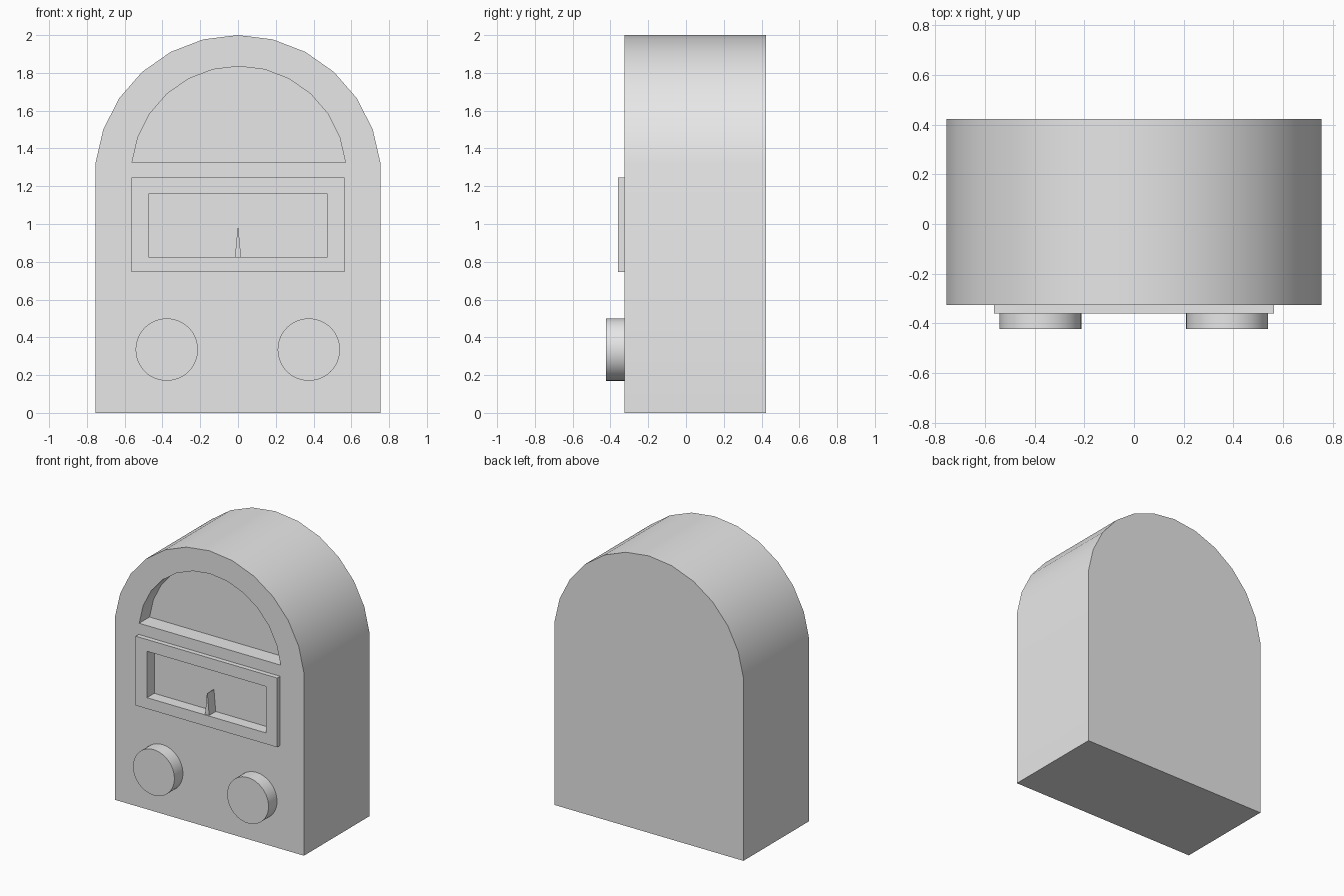
import bpy, bmesh, math

if "Cube" in bpy.data.objects:
    bpy.data.objects.remove(bpy.data.objects["Cube"], do_unlink=True)

FRONT, BACK = -0.326, 0.423

grey = bpy.data.materials.new("plain grey")
grey.use_nodes = True
grey.diffuse_color = (0.8, 0.8, 0.8, 1)
grey.node_tree.nodes["Principled BSDF"].inputs["Base Color"].default_value = (0.8, 0.8, 0.8, 1)


def prism(name, outline, y0, y1):
    """Extrude an (x, z) outline from y0 to y1."""
    bm = bmesh.new()
    face = bm.faces.new([bm.verts.new((x, y0, z)) for x, z in outline])
    out = bmesh.ops.extrude_face_region(bm, geom=[face])
    verts = [g for g in out["geom"] if isinstance(g, bmesh.types.BMVert)]
    bmesh.ops.translate(bm, verts=verts, vec=(0, y1 - y0, 0))
    bmesh.ops.recalc_face_normals(bm, faces=bm.faces)
    mesh = bpy.data.meshes.new(name)
    bm.to_mesh(mesh)
    bm.free()
    mesh.materials.append(grey)
    obj = bpy.data.objects.new(name, mesh)
    bpy.context.collection.objects.link(obj)
    return obj


def arc(cx, cz, r, half, steps):
    """Arc over the top, from right to left, half degrees to each side."""
    angles = [math.radians(half - 2 * half * i / steps) for i in range(steps + 1)]
    return [(cx + r * math.sin(a), cz + r * math.cos(a)) for a in angles]


def rect(x, z0, z1):
    return [(-x, z0), (x, z0), (x, z1), (-x, z1)]


def activate(obj):
    bpy.ops.object.select_all(action="DESELECT")
    obj.select_set(True)
    bpy.context.view_layer.objects.active = obj


def cut(obj, cutter):
    activate(obj)
    mod = obj.modifiers.new("cut", "BOOLEAN")
    mod.operation, mod.solver, mod.object = "DIFFERENCE", "EXACT", cutter
    bpy.ops.object.modifier_apply(modifier=mod.name)


# Arched cabinet and dial frame
cabinet = prism("cabinet", [(-0.755, 0), (0.755, 0)] + arc(0, 1.241, 0.759, 84, 12), FRONT, BACK)
frame = prism("dial_frame", rect(0.565, 0.745, 1.245), -0.36, FRONT)

# Arched speaker recess and dial window
speaker_cutter = prism("speaker_cutter", arc(0.004, 1.267, 0.568, 84, 12), -0.5, -0.208)
window_cutter = prism("window_cutter", rect(0.475, 0.825, 1.16), -0.5, -0.277)
cut(cabinet, speaker_cutter)
cut(cabinet, window_cutter)
cut(frame, window_cutter)
for cutter in (speaker_cutter, window_cutter):
    bpy.data.objects.remove(cutter, do_unlink=True)

# Dial needle
prism("dial_needle", [(-0.016, 0.825), (0.016, 0.825), (0.002, 0.98), (-0.002, 0.98)], -0.352, -0.277)

# Round knobs
knobs = []
for name, x in (("left_knob", 0.375), ("right_knob", -0.377)):
    circle = arc(x, 0.335, 0.165, 180, 48)[:-1]
    knobs.append(prism(name, circle, -0.423, FRONT))

# Smooth the curved sides, keep the corners sharp
for obj in [cabinet] + knobs:
    activate(obj)
    bpy.ops.object.shade_smooth_by_angle(angle=math.radians(30))
